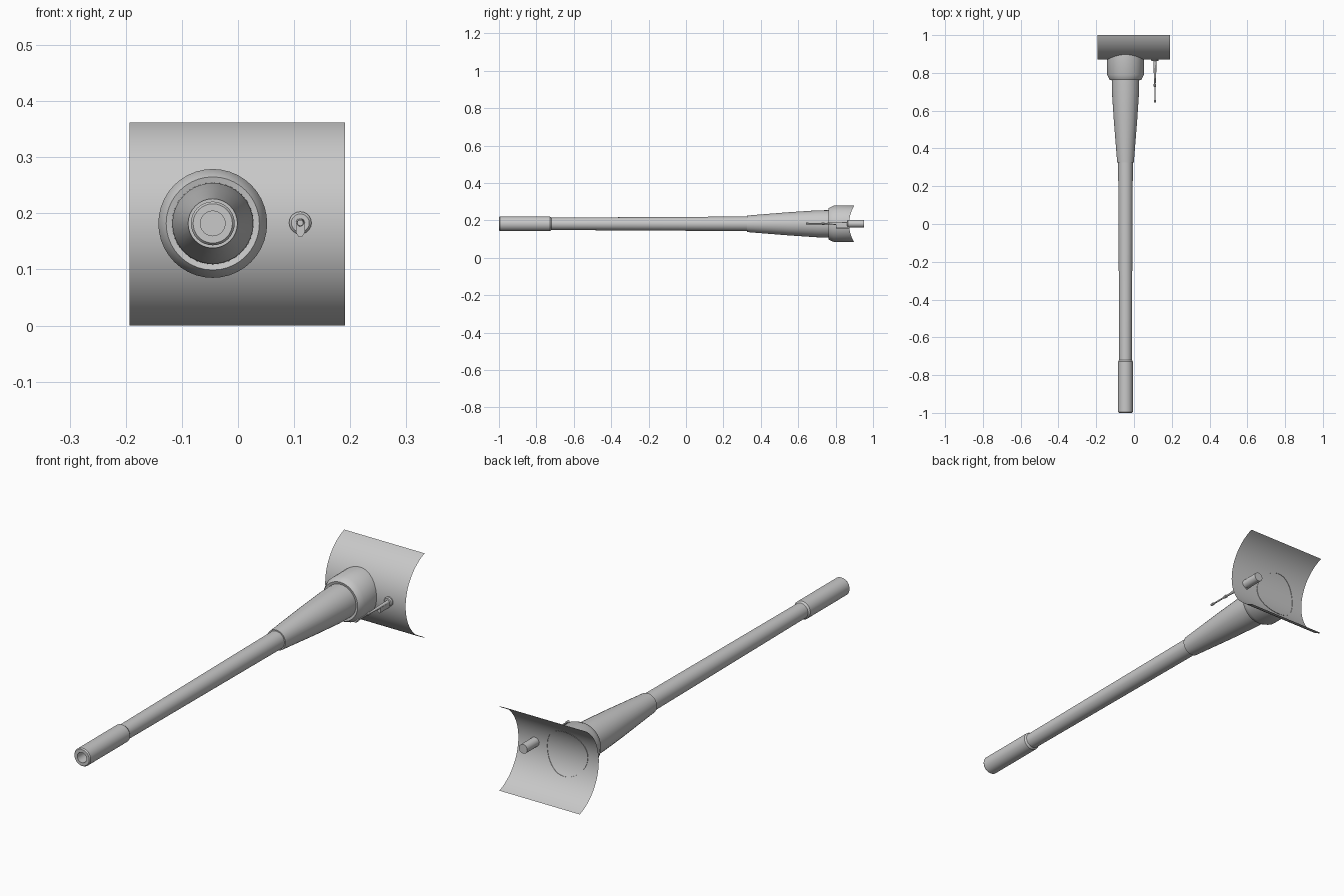
import bpy, bmesh, math

if "Cube" in bpy.data.objects:
    bpy.data.objects.remove(bpy.data.objects["Cube"])

CX, CZ = -0.045, 0.182      # main tube axis
GX, GZ = 0.111, 0.183       # small side rod axis
R, HALF, FRONT = 0.191, 0.181, 0.87   # curved shield: radius, half height, front y

grey = bpy.data.materials.new("plain grey")
grey.diffuse_color = (0.58, 0.58, 0.58, 1)
grey.use_nodes = True
grey.node_tree.nodes["Principled BSDF"].inputs["Base Color"].default_value = grey.diffuse_color


def shield_y(z):
    return FRONT + R - math.sqrt(R * R - (z - HALF) ** 2)


def finish(bm, name, fix=True):
    if fix:
        bmesh.ops.recalc_face_normals(bm, faces=bm.faces)
    me = bpy.data.meshes.new(name)
    bm.to_mesh(me)
    bm.free()
    me.materials.append(grey)
    ob = bpy.data.objects.new(name, me)
    bpy.context.collection.objects.link(ob)
    bpy.ops.object.select_all(action='DESELECT')
    ob.select_set(True)
    bpy.context.view_layer.objects.active = ob
    bpy.ops.object.shade_smooth_by_angle(angle=math.radians(30))
    return ob


def lathe(name, profile, x, z, n=32, cap=(True, True), fit=False):
    """Turn (y, radius) points around an axis along y; fit seats the last ring on the shield."""
    bm = bmesh.new()
    rings = []
    for i, (y, r) in enumerate(profile):
        ring = []
        for k in range(n):
            a = 2 * math.pi * k / n
            vz = z + r * math.sin(a)
            vy = shield_y(vz) + 0.002 if fit and i == len(profile) - 1 else y
            ring.append(bm.verts.new((x + r * math.cos(a), vy, vz)))
        rings.append(ring)
    for a, b in zip(rings, rings[1:]):
        for k in range(n):
            j = (k + 1) % n
            bm.faces.new((a[k], a[j], b[j], b[k]))
    if cap[0]:
        bm.faces.new(rings[0])
    if cap[1]:
        bm.faces.new(rings[-1])
    return finish(bm, name)


# Thin curved shield
bm = bmesh.new()
steps = 32
half_angle = math.asin(HALF / R)
rows = []
for i in range(steps + 1):
    a = -half_angle + 2 * half_angle * i / steps
    y, z = FRONT + R - R * math.cos(a), HALF + R * math.sin(a)
    rows.append([bm.verts.new((x, y, z)) for x in (-0.193, 0.191)])
for a, b in zip(rows, rows[1:]):
    bm.faces.new((a[0], a[1], b[1], b[0]))
finish(bm, "curved_shield", fix=False)

# Collar seated on the shield
lathe("collar", [(0.765, 0.070), (0.762, 0.083), (0.768, 0.087), (0.79, 0.097), (0.9, 0.097)],
      CX, CZ, 40, (False, False), fit=True)

# Tapered sleeve, tube and muzzle with a bore
lathe("tapered_sleeve", [(0.325, 0.038), (0.325, 0.044), (0.55, 0.062), (0.70, 0.072), (0.775, 0.073)],
      CX, CZ, 32, (False, False))
lathe("tube", [(-0.74, 0.033), (0.34, 0.039)], CX, CZ, 32, (False, False))
lathe("muzzle", [(-0.95, 0.022), (-1.0, 0.022), (-1.0, 0.035), (-0.995, 0.039),
                 (-0.728, 0.039), (-0.72, 0.033)], CX, CZ, 32, (True, False))

# Side rod with stop rings and its rear housing
lathe("side_rod", [(0.642, 0.003), (0.642, 0.0055), (0.656, 0.0055), (0.656, 0.0035),
                   (0.725, 0.0035), (0.727, 0.0065), (0.74, 0.0065), (0.742, 0.004),
                   (0.80, 0.0065), (0.88, 0.0085)], GX, GZ, 12)
lathe("rear_housing", [(0.862, 0.016), (0.866, 0.02), (0.952, 0.02)], GX, GZ, 20)

# Small wedge bracket under the rod
bm = bmesh.new()
ends = []
for y in (0.803, 0.875):
    ends.append([bm.verts.new((GX + dx, y, GZ + dz)) for dx, dz in
                 ((-0.008, 0.0), (0.008, 0.0), (0.008, -0.017), (0.003, -0.025), (-0.003, -0.025), (-0.008, -0.017))])
bm.faces.new(ends[0])
bm.faces.new(ends[1])
for k in range(6):
    j = (k + 1) % 6
    bm.faces.new((ends[0][k], ends[0][j], ends[1][j], ends[1][k]))
finish(bm, "rod_bracket")
